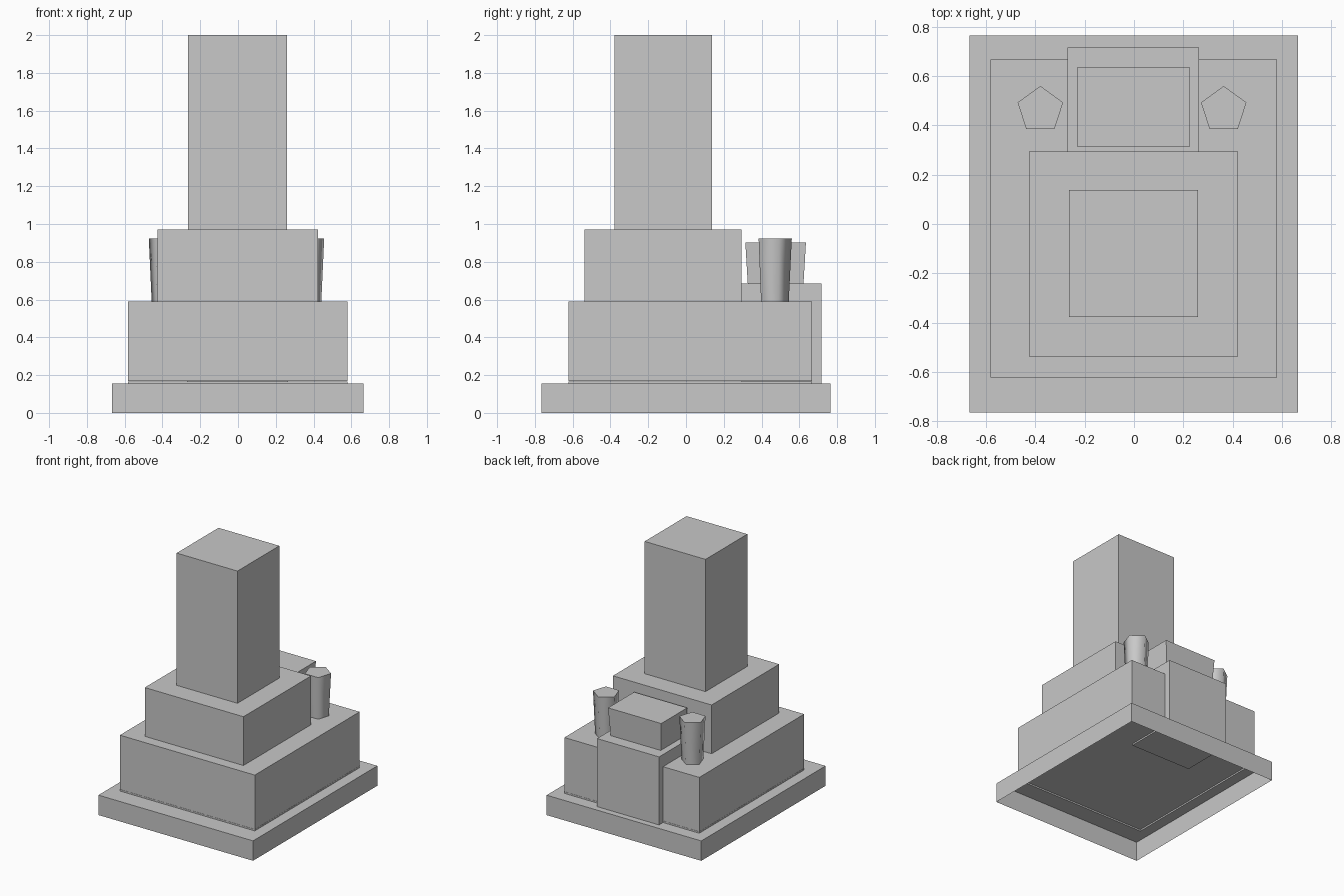
import bpy, bmesh, math
from mathutils import Matrix

default = bpy.data.objects.get("Cube")
if default:
    bpy.data.objects.remove(default, do_unlink=True)

# Single stone colour
GREY = (0.58, 0.58, 0.58, 1.0)
stone = bpy.data.materials.new("grey_stone")
stone.use_nodes = True
stone.diffuse_color = GREY
stone.node_tree.nodes["Principled BSDF"].inputs["Base Color"].default_value = GREY


def add_object(name, bm):
    bmesh.ops.recalc_face_normals(bm, faces=bm.faces)
    mesh = bpy.data.meshes.new(name)
    bm.to_mesh(mesh)
    bm.free()
    mesh.materials.append(stone)
    obj = bpy.data.objects.new(name, mesh)
    bpy.context.collection.objects.link(obj)
    return obj


def block_mesh(x, y, z, flare=0.0):
    """Box between (low, high) pairs; flare widens the top on every side."""
    bm = bmesh.new()
    bmesh.ops.create_cube(bm, size=1)
    for v in bm.verts:
        top = v.co.z > 0
        grow = flare if top else 0.0
        v.co = (x[1] + grow if v.co.x > 0 else x[0] - grow,
                y[1] + grow if v.co.y > 0 else y[0] - grow,
                z[1] if top else z[0])
    return bm


def block(name, x, y, z, flare=0.0):
    return add_object(name, block_mesh(x, y, z, flare))


BASE_TOP, LOWER_TOP, MIDDLE_TOP = 0.155, 0.59, 0.97
LOWER_X, LOWER_Y = (-0.582, 0.58), (-0.622, 0.668)

# Hollow plinth: open underneath, with a shallow recess below the lower tier
bm = block_mesh((-0.667, 0.665), (-0.765, 0.765), (0, BASE_TOP))
bm.faces.ensure_lookup_table()
bottom = min(bm.faces, key=lambda f: f.calc_center_median().z)
bmesh.ops.delete(bm, geom=[bottom], context='FACES_ONLY')
top = max(bm.faces, key=lambda f: f.calc_center_median().z)
bmesh.ops.inset_individual(bm, faces=[top], thickness=0.09)
for v in top.verts:
    v.co.x = LOWER_X[v.co.x > 0]
    v.co.y = LOWER_Y[v.co.y > 0]
recess = bmesh.ops.extrude_discrete_faces(bm, faces=[top])["faces"][0]
bmesh.ops.translate(bm, verts=recess.verts, vec=(0, 0, 0.012))
# Join the raised recess to the plinth rim
rim = [e for e in bm.edges if e.is_boundary and e.verts[0].co.z > 0.1
       and e.verts[1].co.z > 0.1]
if rim:
    bmesh.ops.bridge_loops(bm, edges=rim)
add_object("plinth", bm)

# Stepped tiers and upright pillar
block("lower_tier", LOWER_X, LOWER_Y, (BASE_TOP + 0.013, LOWER_TOP))
block("middle_tier", (-0.427, 0.423), (-0.537, 0.295), (LOWER_TOP, MIDDLE_TOP))
block("pillar", (-0.264, 0.26), (-0.378, 0.137), (MIDDLE_TOP, 2.0))

# Rear pedestal with a slightly flared box on top
block("rear_pedestal", (-0.27, 0.264), (0.295, 0.717), (BASE_TOP, 0.685))
block("offering_box", (-0.218, 0.214), (0.327, 0.622), (0.685, 0.903), 0.013)

# Pair of five-sided flower holders
for side, x in (("right", -0.38), ("left", 0.364)):
    low, high = LOWER_TOP, 0.922
    bm = bmesh.new()
    spin = Matrix.Translation((x, 0.463, (low + high) / 2))
    bmesh.ops.create_cone(bm, cap_ends=True, segments=5, radius1=0.081,
                          radius2=0.097, depth=high - low, matrix=spin)
    # Point one corner to the back
    tip = max((v for v in bm.verts), key=lambda v: v.co.y).co - spin.translation
    turn = math.pi / 2 - math.atan2(tip.y, tip.x)
    bmesh.ops.rotate(bm, verts=bm.verts, cent=spin.translation,
                     matrix=Matrix.Rotation(turn, 3, 'Z'))
    vase = add_object(side + "_flower_holder", bm)
    bpy.ops.object.select_all(action='DESELECT')
    vase.select_set(True)
    bpy.context.view_layer.objects.active = vase
    bpy.ops.object.shade_smooth_by_angle(angle=math.radians(80))
